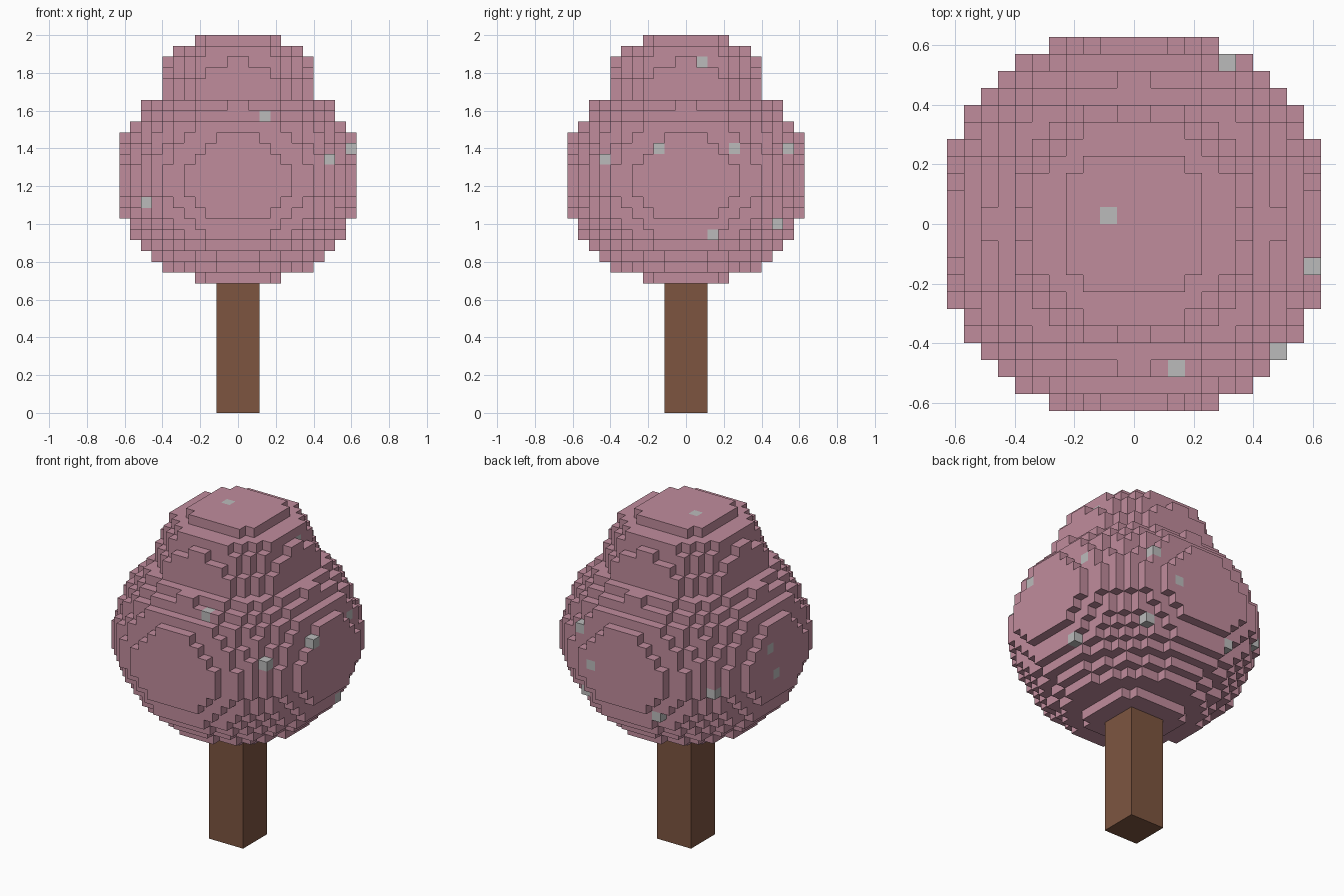
import bpy
import bmesh

if "Cube" in bpy.data.objects:
    bpy.data.objects.remove(bpy.data.objects["Cube"], do_unlink=True)

UNIT = 2 / 35          # edge of one block
TRUNK_ROWS = 12        # bare trunk height in blocks


def material(name, rgb):
    mat = bpy.data.materials.new(name)
    mat.use_nodes = True
    color = (*rgb, 1)
    mat.diffuse_color = color
    bsdf = mat.node_tree.nodes["Principled BSDF"]
    bsdf.inputs["Base Color"].default_value = color
    bsdf.inputs["Roughness"].default_value = 0.9
    return mat


pink = material("blossom pink", (0.53, 0.262, 0.335))
grey = material("pale grey", (0.5, 0.5, 0.5))
brown = material("bark brown", (0.205, 0.091, 0.051))


def finish(name, bm, mats):
    mesh = bpy.data.meshes.new(name)
    bm.to_mesh(mesh)
    bm.free()
    for mat in mats:
        mesh.materials.append(mat)
    obj = bpy.data.objects.new(name, mesh)
    bpy.context.collection.objects.link(obj)
    return obj


def blocks(name, cells, mats, spots=()):
    """Outer skin of a set of unit blocks; spot blocks get the second material."""
    bm = bmesh.new()
    corners = {}

    def corner(p):
        if p not in corners:
            corners[p] = bm.verts.new([c * UNIT for c in p])
        return corners[p]

    for cell in cells:
        for axis in range(3):
            for side in (0, 1):
                beside = list(cell)
                beside[axis] += 2 * side - 1
                if tuple(beside) in cells:
                    continue
                ring = []
                for a, b in ((0, 0), (1, 0), (1, 1), (0, 1)):
                    p = list(cell)
                    p[axis] += side
                    p[(axis + 1) % 3] += a
                    p[(axis + 2) % 3] += b
                    ring.append(corner(tuple(p)))
                face = bm.faces.new(ring if side else ring[::-1])
                face.material_index = int(cell in spots)
    return finish(name, bm, mats)


# Trunk: a square post
bm = bmesh.new()
bmesh.ops.create_cube(bm, size=1)
for v in bm.verts:
    v.co.x *= 4 * UNIT
    v.co.y *= 4 * UNIT
    v.co.z = (v.co.z + 0.5) * TRUNK_ROWS * UNIT
finish("trunk", bm, [brown])

# Crown: round layers, squared radius in blocks from bottom to top
layers = [19, 45, 62, 80, 98, 108, 120, 127, 133, 134, 133, 129,
          121, 114, 103, 87, 74, 55, 55, 50, 43.5, 38, 19]
crown = set()
for row, limit in enumerate(layers, TRUNK_ROWS):
    for x in range(-11, 11):
        for y in range(-11, 11):
            if (x + 0.5) ** 2 + (y + 0.5) ** 2 <= limit:
                crown.add((x, y, row))

# Scattered grey blocks in the crown surface
spots = {(2, -9, 27), (8, -8, 23), (-9, -7, 19), (5, 1, 32), (10, -3, 24),
         (9, 4, 24), (5, 9, 24), (9, 2, 16), (-2, 0, 34), (3, 10, 21),
         (5, 8, 17), (-4, 9, 17), (-11, 1, 23), (-11, 0, 20), (-9, 7, 20)}
blocks("leaf_crown", crown, [pink, grey], spots)
